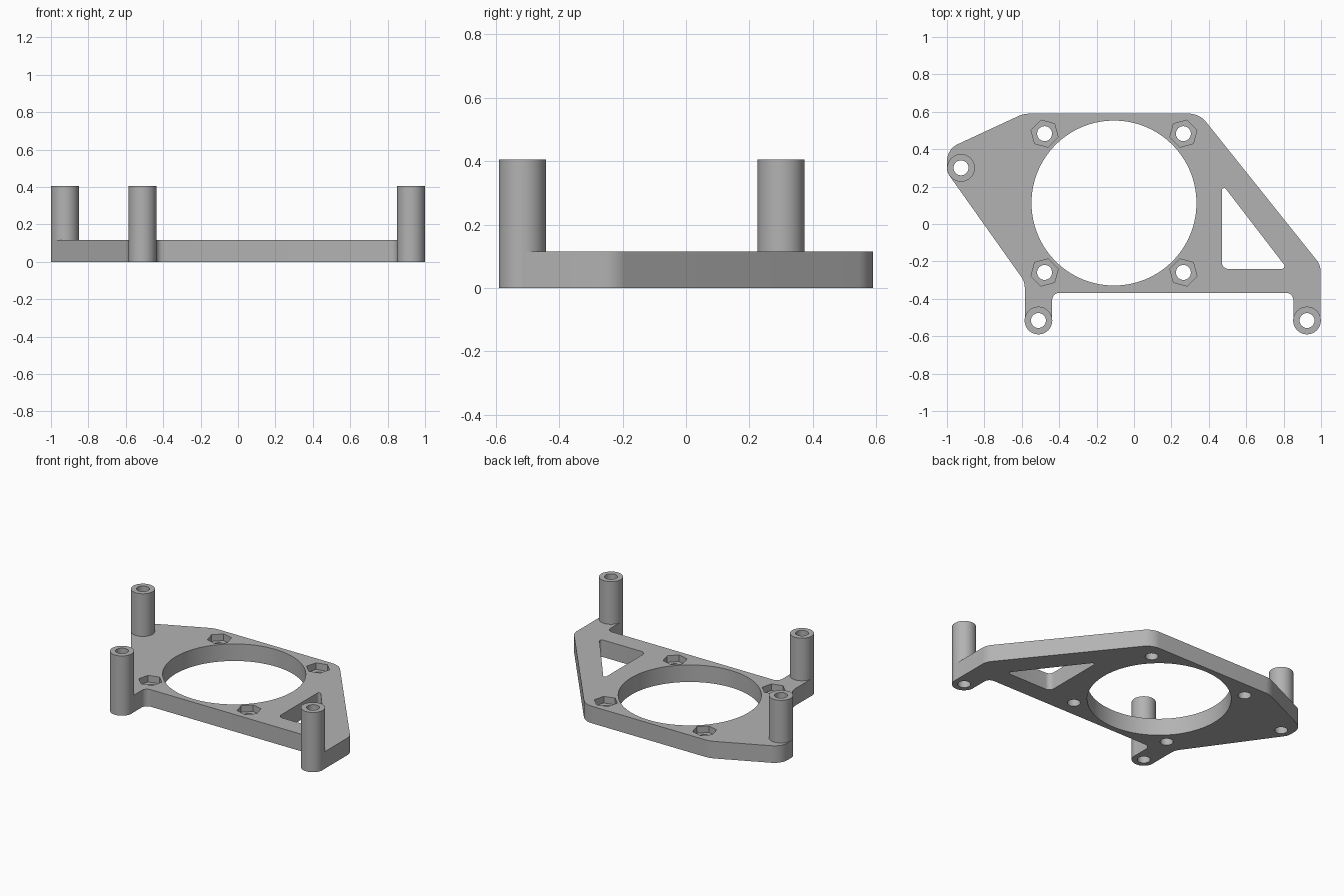
import bpy, bmesh
from math import cos, sin, tan, pi, radians
from mathutils import Vector

cube = bpy.data.objects.get("Cube")
if cube:
    bpy.data.objects.remove(cube, do_unlink=True)

THICK, TOP = 0.116, 0.406
POST_R, BOLT_R = 0.074, 0.04
POSTS = [(-0.925, 0.30), (-0.511, -0.516), (0.925, -0.516)]
FAN, FAN_R, PITCH = Vector((-0.107, 0.112)), 0.441, 0.371
NUT_R, NUT_DEPTH = 0.075, 0.045


def rounded(corners, steps=10):
    """Outline with a fillet of radius r at every (x, y, r) corner."""
    out = []
    for i, (x, y, r) in enumerate(corners):
        p = Vector((x, y))
        a = (Vector(corners[i - 1][:2]) - p).normalized()
        b = (Vector(corners[(i + 1) % len(corners)][:2]) - p).normalized()
        if r == 0:
            out.append(p)
            continue
        half = a.angle(b) / 2
        centre = p + (a + b).normalized() * (r / sin(half))
        start = p + a * (r / tan(half)) - centre
        end = p + b * (r / tan(half)) - centre
        sweep = start.angle(end)
        for k in range(steps + 1):
            t = k / steps
            out.append(centre + (start * sin((1 - t) * sweep) + end * sin(t * sweep)) / sin(sweep))
    return out


def ring(centre, radius, sides, turn=0):
    return [Vector((centre[0] + radius * cos(turn + 2 * pi * k / sides),
                    centre[1] + radius * sin(turn + 2 * pi * k / sides))) for k in range(sides)]


def prisms(name, outlines, z0, z1):
    """One object holding an upright prism for each outline."""
    bm = bmesh.new()
    for pts in outlines:
        face = bm.faces.new([bm.verts.new((p.x, p.y, z0)) for p in pts])
        new = bmesh.ops.extrude_face_region(bm, geom=[face])["geom"]
        bmesh.ops.translate(bm, vec=(0, 0, z1 - z0),
                            verts=[v for v in new if isinstance(v, bmesh.types.BMVert)])
    bmesh.ops.recalc_face_normals(bm, faces=bm.faces)
    mesh = bpy.data.meshes.new(name)
    bm.to_mesh(mesh)
    bm.free()
    obj = bpy.data.objects.new(name, mesh)
    bpy.context.collection.objects.link(obj)
    return obj


def combine(target, tool, operation):
    tool.hide_render = True
    mod = target.modifiers.new(tool.name, "BOOLEAN")
    mod.object, mod.operation, mod.solver = tool, operation, "EXACT"
    bpy.context.view_layer.objects.active = target
    bpy.ops.object.modifier_apply(modifier=mod.name)
    bpy.data.objects.remove(tool, do_unlink=True)


# Base plate with two tabs on the front edge
outline = rounded([
    (-0.59, 0.59, 0.15), (-1.0, 0.40, 0.1), (-1.0, 0.277, 0.075), (-0.584, -0.309, 0.1),
    (-0.584, -0.516, 0), (-0.438, -0.516, 0), (-0.438, -0.368, 0.04),
    (0.852, -0.368, 0.04), (0.852, -0.516, 0), (0.998, -0.516, 0),
    (0.998, -0.22, 0.1), (0.35, 0.59, 0.12)])
bracket = prisms("mounting_bracket", [outline], 0, THICK)

# Standoff posts
combine(bracket, prisms("posts", [ring(c, POST_R, 64) for c in POSTS], 0, TOP), "UNION")

# Round opening, triangular window and bolt holes
bolts = [(FAN.x + sx * PITCH, FAN.y + sy * PITCH, sx * sy) for sx in (-1, 1) for sy in (-1, 1)]
window = rounded([(0.47, 0.215, 0.012), (0.47, -0.24, 0.035), (0.82, -0.24, 0.015)])
holes = [ring(FAN, FAN_R, 128), window] + [ring(c, BOLT_R, 32) for c in POSTS + bolts]
combine(bracket, prisms("through_holes", holes, -0.1, TOP + 0.1), "DIFFERENCE")

# Hexagonal nut pockets, turned to face the opening
pockets = [ring(b, NUT_R, 6, radians(15 if b[2] > 0 else 45)) for b in bolts]
combine(bracket, prisms("nut_pockets", pockets, THICK - NUT_DEPTH, THICK + 0.1), "DIFFERENCE")

# Colour and shading
grey = bpy.data.materials.new("plain_grey")
grey.use_nodes = True
colour = (0.45, 0.45, 0.45, 1)
grey.diffuse_color = colour
grey.node_tree.nodes["Principled BSDF"].inputs["Base Color"].default_value = colour
bracket.data.materials.clear()
bracket.data.materials.append(grey)
for face in bracket.data.polygons:
    face.material_index = 0
bpy.ops.object.select_all(action="DESELECT")
bracket.select_set(True)
bpy.context.view_layer.objects.active = bracket
bpy.ops.object.shade_smooth_by_angle(angle=radians(30))
